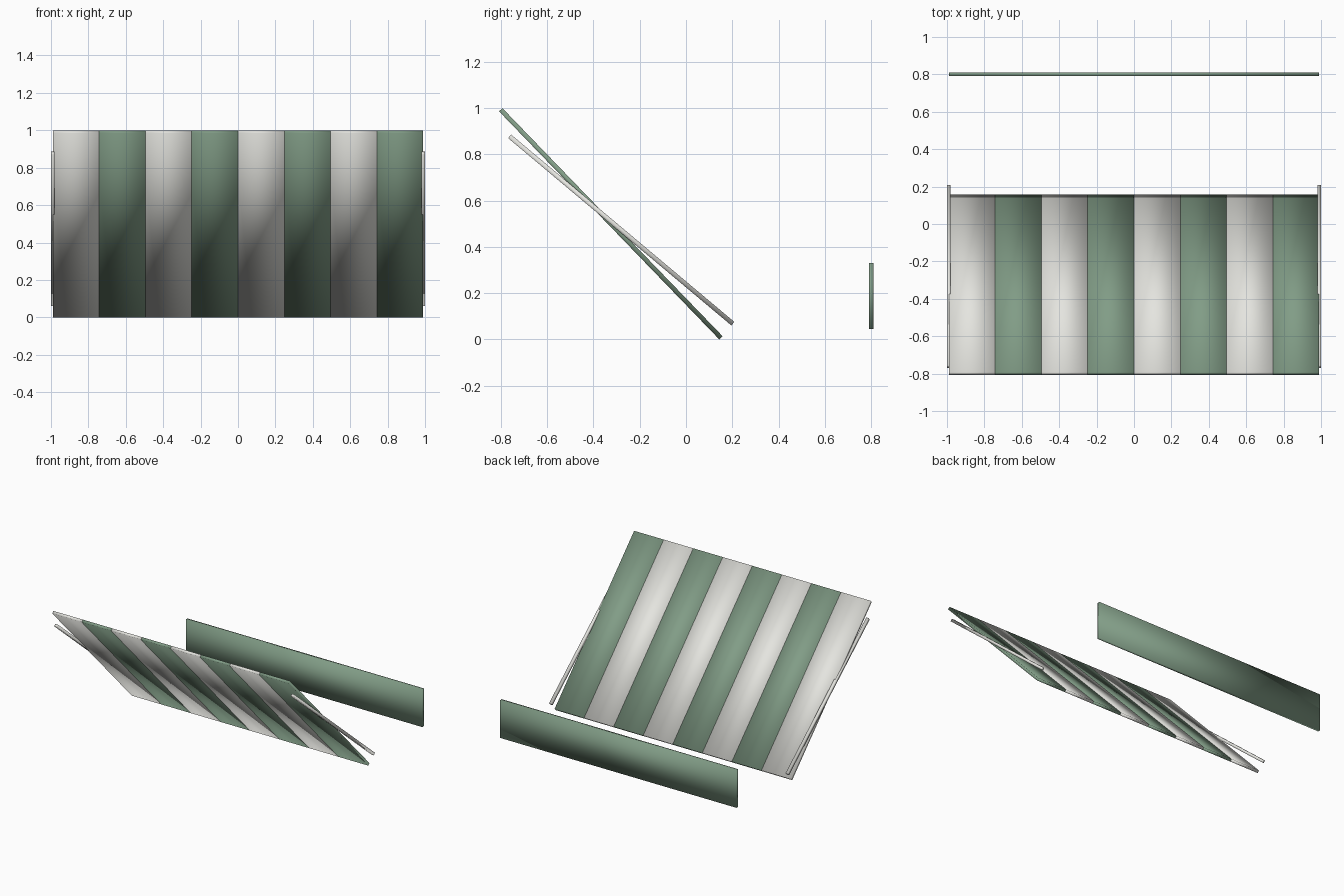
import bpy
from math import radians

cube = bpy.data.objects.get("Cube")
if cube:
    bpy.data.objects.remove(cube, do_unlink=True)


def make_material(name, colour):
    mat = bpy.data.materials.new(name)
    mat.use_nodes = True
    mat.diffuse_color = colour
    mat.node_tree.nodes["Principled BSDF"].inputs["Base Color"].default_value = colour
    return mat


def smooth_box(name, size, centre, tilt, mat):
    """Box tilted about x, with soft shading across its edges."""
    bpy.ops.mesh.primitive_cube_add(size=1, location=centre, rotation=(radians(tilt), 0, 0))
    obj = bpy.context.object
    obj.name = name
    obj.scale = size
    bpy.ops.object.transform_apply(location=False, rotation=False, scale=True)
    bpy.ops.object.shade_smooth()
    obj.data.materials.append(mat)
    return obj


green = make_material("canvas green", (0.22, 0.335, 0.24, 1))
cream = make_material("canvas white", (0.78, 0.78, 0.74, 1))

# Sloping canopy of alternating strips
STRIPS = 8
WIDTH = 1.98
strip = WIDTH / STRIPS
for i in range(STRIPS):
    x = (i + 0.5) * strip - WIDTH / 2
    smooth_box(f"canopy_strip_{i + 1}", (strip, 1.37, 0.02), (x, -0.325, 0.5),
               -46, green if i % 2 else cream)

# Support arms at both ends
for side, name in ((1, "left_arm"), (-1, "right_arm")):
    smooth_box(name, (0.02, 1.26, 0.02), (side * 0.99, -0.28, 0.473), -40, cream)

# Upright valance board
smooth_box("valance", (WIDTH, 0.02, 0.285), (0, 0.8, 0.1875), 0, green)
